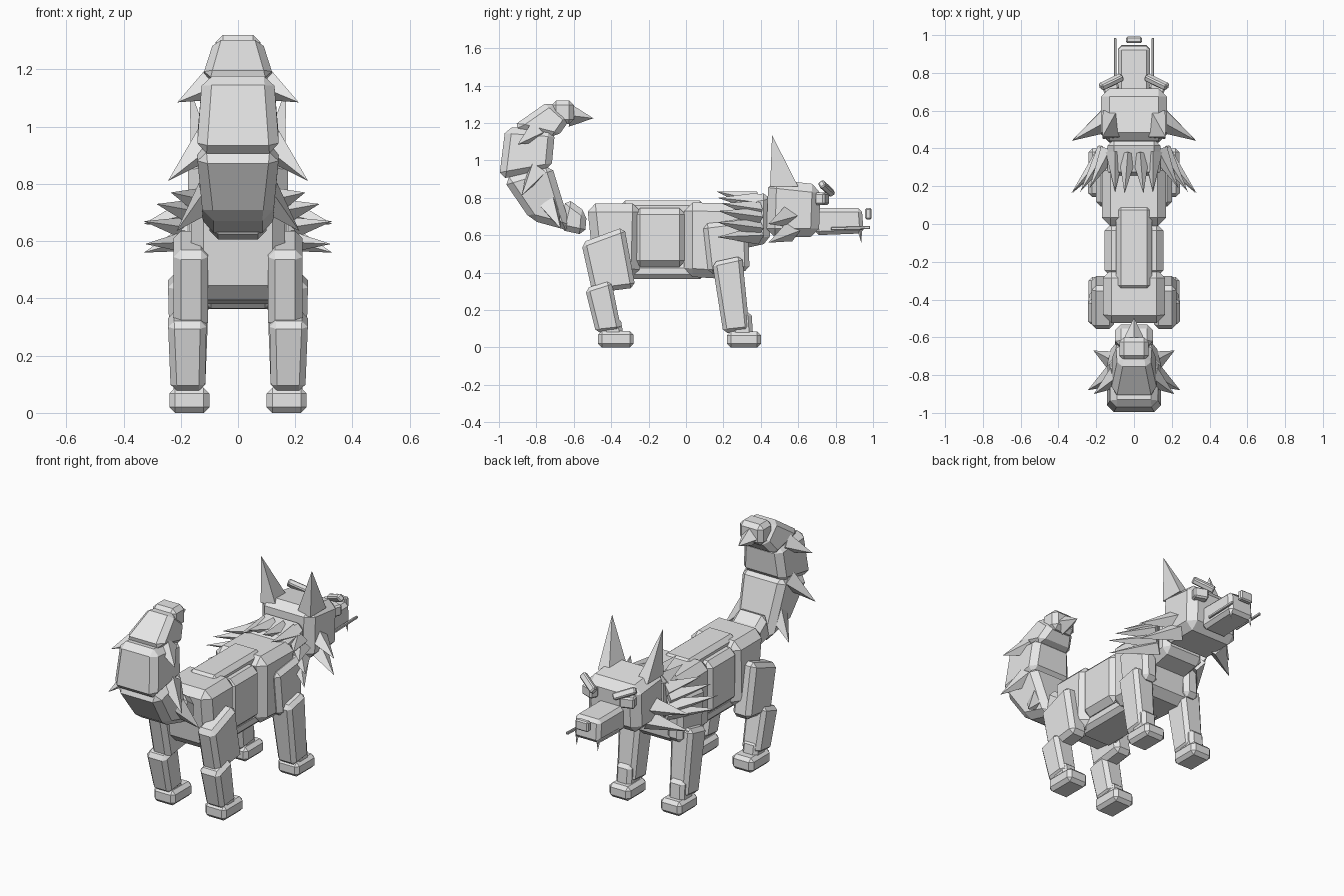
import bpy, bmesh
from mathutils import Vector, Matrix, Euler

grey = bpy.data.materials.new("plain grey")
grey.diffuse_color = (0.8, 0.8, 0.8, 1)


def finish(bm, name, bevel=0.0):
    bmesh.ops.recalc_face_normals(bm, faces=bm.faces[:])
    mesh = bpy.data.meshes.new(name)
    bm.to_mesh(mesh)
    bm.free()
    mesh.materials.append(grey)
    ob = bpy.data.objects.new(name, mesh)
    bpy.context.collection.objects.link(ob)
    if bevel:
        mod = ob.modifiers.new("chamfer", 'BEVEL')
        mod.width = bevel
        mod.segments = 1
        mod.limit_method = 'NONE'
    return ob


def block(name, quad, x0, x1, bevel=0.03, top=None):
    """Chamfered block: side outline (y, z), bottom pair then top pair, spanning x0..x1.
    top = optional x span for the last two corners."""
    bm = bmesh.new()
    rings = []
    for k in (0, 1):
        xs = [(x0, x1)[k]] * 2 + [(top or (x0, x1))[k]] * 2
        rings.append([bm.verts.new((x, y, z)) for x, (y, z) in zip(xs, quad)])
    a, b = rings
    bm.faces.new(a)
    bm.faces.new(b[::-1])
    for i in range(4):
        j = (i + 1) % 4
        bm.faces.new((a[i], b[i], b[j], a[j]))
    return finish(bm, name, bevel)


def rect(y0, y1, z0, z1):
    return [(y0, z0), (y1, z0), (y1, z1), (y0, z1)]


def spike(name, base, tip, r, sides=4, depth=0.0):
    """Pyramid from base centre to tip, sunk backwards by depth."""
    base, tip = Vector(base), Vector(tip)
    d = tip - base
    base = base - d.normalized() * depth
    d = tip - base
    bm = bmesh.new()
    bmesh.ops.create_cone(bm, cap_ends=True, segments=sides, radius1=r, radius2=0, depth=d.length)
    bmesh.ops.remove_doubles(bm, verts=bm.verts[:], dist=0.0001)
    rot = d.to_track_quat('Z', 'Y').to_matrix().to_4x4()
    bmesh.ops.transform(bm, verts=bm.verts[:], matrix=Matrix.Translation((base + tip) / 2) @ rot)
    return finish(bm, name)


def bar(name, centre, size, rot, bevel):
    bm = bmesh.new()
    bmesh.ops.create_cube(bm, size=1)
    m = Matrix.Translation(centre) @ Euler(rot).to_matrix().to_4x4() @ Matrix.Diagonal((*size, 1))
    bmesh.ops.transform(bm, verts=bm.verts[:], matrix=m)
    return finish(bm, name, bevel)


# body
block("hips", [(-0.49, 0.40), (-0.25, 0.37), (-0.24, 0.77), (-0.53, 0.77)], -0.165, 0.165, 0.045)
block("waist", rect(-0.28, 0.0, 0.43, 0.745), -0.155, 0.155, 0.035)
block("chest", [(-0.01, 0.38), (0.30, 0.36), (0.33, 0.77), (-0.01, 0.775)], -0.17, 0.17, 0.045)
block("back_plate", rect(-0.35, 0.10, 0.69, 0.785), -0.095, 0.095, 0.025)
block("belly_plate", rect(-0.36, 0.10, 0.365, 0.45), -0.12, 0.12, 0.025)

# neck and head
block("neck", [(0.27, 0.52), (0.45, 0.56), (0.45, 0.83), (0.24, 0.79)], -0.14, 0.14, 0.035)
block("head", [(0.43, 0.59), (0.71, 0.59), (0.72, 0.87), (0.44, 0.90)], -0.175, 0.175, 0.045)
block("snout", [(0.69, 0.60), (0.95, 0.61), (0.94, 0.745), (0.69, 0.745)], -0.085, 0.085, 0.02)
block("nose", rect(0.958, 0.992, 0.685, 0.745), -0.042, 0.042, 0.007)

# legs, cheeks, eyes and ears on both sides
for s, side in ((-1, "left"), (1, "right")):
    def pair(name, quad, a, b, bevel=0.02, top=None):
        block(side + "_" + name, quad, s * a, s * b, bevel, top and (s * top[0], s * top[1]))

    pair("shoulder", [(0.12, 0.39), (0.34, 0.41), (0.33, 0.69), (0.09, 0.66)], 0.10, 0.20, 0.025)
    pair("front_leg", [(0.20, 0.075), (0.34, 0.09), (0.30, 0.49), (0.14, 0.455)], 0.115, 0.235, 0.022,
         (0.10, 0.245))
    pair("front_ankle", [(0.25, 0.04), (0.36, 0.04), (0.35, 0.19), (0.23, 0.19)], 0.125, 0.225)
    pair("front_foot", rect(0.22, 0.40, 0.0, 0.085), 0.10, 0.24)
    pair("thigh", [(-0.50, 0.29), (-0.27, 0.32), (-0.33, 0.645), (-0.56, 0.56)], 0.105, 0.225, 0.025)
    pair("shin", [(-0.48, 0.075), (-0.345, 0.09), (-0.40, 0.36), (-0.54, 0.315)], 0.115, 0.235, 0.022,
         (0.11, 0.245))
    pair("hind_ankle", [(-0.44, 0.04), (-0.33, 0.04), (-0.35, 0.16), (-0.45, 0.16)], 0.125, 0.225)
    pair("hind_foot", rect(-0.47, -0.28, 0.0, 0.088), 0.10, 0.24)

    # face details
    bar(side + "_brow", (s * 0.12, 0.752, 0.850), (0.135, 0.035, 0.04), (0.6, s * -0.38, s * -0.45), 0.007)
    bar(side + "_eye", (s * 0.125, 0.728, 0.795), (0.085, 0.055, 0.065), (0, 0, s * -0.35), 0.009)
    bar(side + "_lip", (s * 0.10, 0.88, 0.638), (0.014, 0.21, 0.016), (0.03, 0, 0), 0.003)
    spike(side + "_fang", (s * 0.07, 0.93, 0.625), (s * 0.07, 0.937, 0.56), 0.012)

    # ears: tall pyramids leaning back
    bm = bmesh.new()
    base = [bm.verts.new((s * x, y, z)) for x, y, z in
            ((0.07, 0.46, 0.86), (0.165, 0.45, 0.86), (0.165, 0.60, 0.86), (0.09, 0.60, 0.86))]
    tip = bm.verts.new((s * 0.168, 0.46, 1.135))
    bm.faces.new(base)
    for i in range(4):
        bm.faces.new((base[i], base[(i + 1) % 4], tip))
    finish(bm, side + "_ear")

    # cheek spikes
    spike(side + "_cheek_spike_upper", (s * 0.16, 0.535, 0.70), (s * 0.33, 0.44, 0.66), 0.062, 4, 0.02)
    spike(side + "_cheek_spike_lower", (s * 0.15, 0.55, 0.62), (s * 0.33, 0.44, 0.56), 0.06, 4, 0.02)

    # mane spikes fanning around the neck
    mane = [((0.035, 0.35, 0.79), (0.05, 0.16, 0.835)),
            ((0.10, 0.36, 0.78), (0.10, 0.17, 0.80)),
            ((0.14, 0.37, 0.74), (0.235, 0.19, 0.77)),
            ((0.16, 0.37, 0.70), (0.285, 0.17, 0.73)),
            ((0.16, 0.37, 0.64), (0.33, 0.165, 0.67)),
            ((0.15, 0.37, 0.60), (0.325, 0.165, 0.59))]
    for n, (b, t) in enumerate(mane):
        spike(f"{side}_mane_spike_{n + 1}", (s * b[0], b[1], b[2]), (s * t[0], t[1], t[2]), 0.05, 4, 0.02)

    # tail side spikes
    for n, (b, t) in enumerate([((0.09, -0.81, 1.15), (0.212, -0.90, 1.085)),
                                ((0.11, -0.80, 0.94), (0.245, -0.88, 0.81)),
                                ((0.10, -0.73, 0.76), (0.215, -0.67, 0.635))]):
        spike(f"{side}_tail_spike_{n + 1}", (s * b[0], b[1], b[2]), (s * t[0], t[1], t[2]), 0.06, 4)

# curled tail, root to tip
block("tail_root", [(-0.68, 0.63), (-0.54, 0.60), (-0.53, 0.72), (-0.64, 0.80)], -0.10, 0.10, 0.03)
block("tail_lower", [(-0.83, 0.68), (-0.61, 0.62), (-0.72, 0.98), (-0.98, 0.90)], -0.12, 0.12, 0.035,
      (-0.145, 0.145))
block("tail_middle", [(-1.0, 0.90), (-0.72, 0.95), (-0.70, 1.16), (-0.965, 1.18)], -0.145, 0.145, 0.035,
      (-0.125, 0.125))
block("tail_upper", [(-0.93, 1.18), (-0.69, 1.12), (-0.62, 1.22), (-0.73, 1.32)], -0.125, 0.125, 0.03,
      (-0.085, 0.085))
block("tail_tip", rect(-0.72, -0.60, 1.195, 1.32), -0.078, 0.078, 0.025)
spike("tail_stinger", (-0.0, -0.62, 1.24), (0.0, -0.495, 1.225), 0.06, 4)
